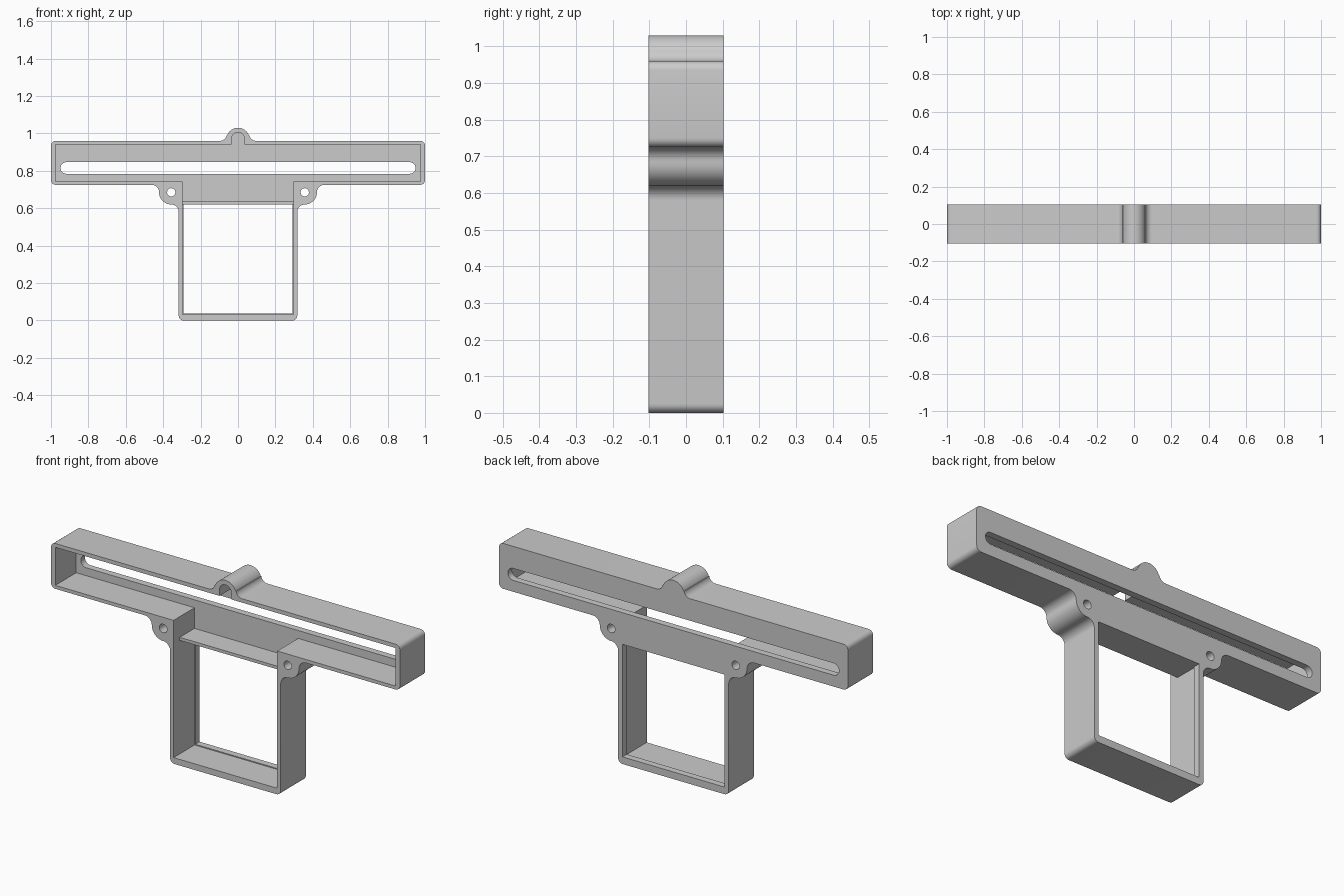
import bpy, bmesh
from math import sin, cos, radians, pi

cube = bpy.data.objects.get("Cube")
if cube:
    bpy.data.objects.remove(cube, do_unlink=True)

FRONT, BACK, PLATE = -0.103, 0.103, 0.068   # PLATE: inner face of the back wall
FRAME_IN, TRAY_LOW, TRAY_HIGH = 0.297, 0.743, 0.94

grey = bpy.data.materials.new("plain grey")
grey.use_nodes = True
colour = (0.6, 0.6, 0.6, 1)
grey.diffuse_color = colour
grey.node_tree.nodes["Principled BSDF"].inputs["Base Color"].default_value = colour


def arc(cx, cz, r, start, end, n=10):
    """Points on an arc in the x-z plane, angles in degrees."""
    return [(cx + r * cos(radians(start + (end - start) * i / n)),
             cz + r * sin(radians(start + (end - start) * i / n))) for i in range(n + 1)]


def mirrored(half):
    """Close a right-hand half profile by mirroring it in x."""
    return half + [(-x, z) for x, z in reversed(half) if x > 1e-5]


def prism(name, profile, y0, y1):
    """Extrude an x-z profile from y0 to y1."""
    bm = bmesh.new()
    face = bm.faces.new([bm.verts.new((x, y0, z)) for x, z in profile])
    new = bmesh.ops.extrude_face_region(bm, geom=[face])["geom"]
    bmesh.ops.translate(bm, vec=(0, y1 - y0, 0),
                        verts=[v for v in new if isinstance(v, bmesh.types.BMVert)])
    bmesh.ops.remove_doubles(bm, verts=bm.verts, dist=1e-5)
    bmesh.ops.recalc_face_normals(bm, faces=bm.faces)
    mesh = bpy.data.meshes.new(name)
    bm.to_mesh(mesh)
    bm.free()
    mesh.materials.append(grey)
    obj = bpy.data.objects.new(name, mesh)
    bpy.context.collection.objects.link(obj)
    return obj


def rect(x, z0, z1):
    return mirrored([(x, z0), (x, z1)])


# Outer body: frame, rounded ears, wide tray and top bump
outline = (
    arc(0.317 - 0.025, 0.025, 0.025, -90, 0, 6)
    + arc(0.357, 0.58, 0.04, 180, 90)
    + arc(0.357, 0.685, 0.065, -90, 0)[1:]
    + arc(0.462, 0.685, 0.04, 180, 90)
    + arc(0.975, 0.75, 0.025, -90, 0, 6)
    + arc(0.975, 0.935, 0.025, 0, 90, 6)
    + arc(0.096, 0.995, 0.035, 270, 190)
    + arc(0, 0.968, 0.062, 20, 90, 12)
)
body = prism("holder_body", mirrored(outline), FRONT, BACK)

# Front cavity: frame well, tray and the arched channel in the bump
well = [(FRAME_IN, 0.032), (FRAME_IN, TRAY_LOW), (0.975, TRAY_LOW), (0.975, TRAY_HIGH)]
cavity = well + [(0.034, TRAY_HIGH)] + arc(0, 0.972, 0.034, 0, 90, 12)
slot = mirrored(arc(0.918, 0.815, 0.031, -90, 90, 16))
cutters = [
    prism("cavity_cutter", mirrored(cavity), FRONT - 0.1, PLATE),
    prism("window_cutter", rect(0.292, 0.037, 0.62), 0, BACK + 0.1),
    prism("slot_cutter", slot, 0, BACK + 0.1),
]
for side in (-1, 1):
    hole = arc(side * 0.357, 0.685, 0.022, 0, 345, 23)
    cutters.append(prism("screw_hole_cutter", hole, FRONT - 0.1, BACK + 0.1))

bpy.context.view_layer.objects.active = body
for cutter in cutters:
    mod = body.modifiers.new("cut", "BOOLEAN")
    mod.operation = "DIFFERENCE"
    mod.solver = "EXACT"
    mod.object = cutter
    bpy.ops.object.modifier_apply(modifier=mod.name)
    bpy.data.objects.remove(cutter, do_unlink=True)

# Shelf between the tray and the frame window, set back from the front
prism("shelf", rect(FRAME_IN, 0.62, 0.636), -0.053, PLATE)

# Smooth the rounded walls, keep the corners crisp
bpy.ops.object.select_all(action="DESELECT")
body.select_set(True)
bpy.ops.object.shade_smooth_by_angle(angle=radians(30))
